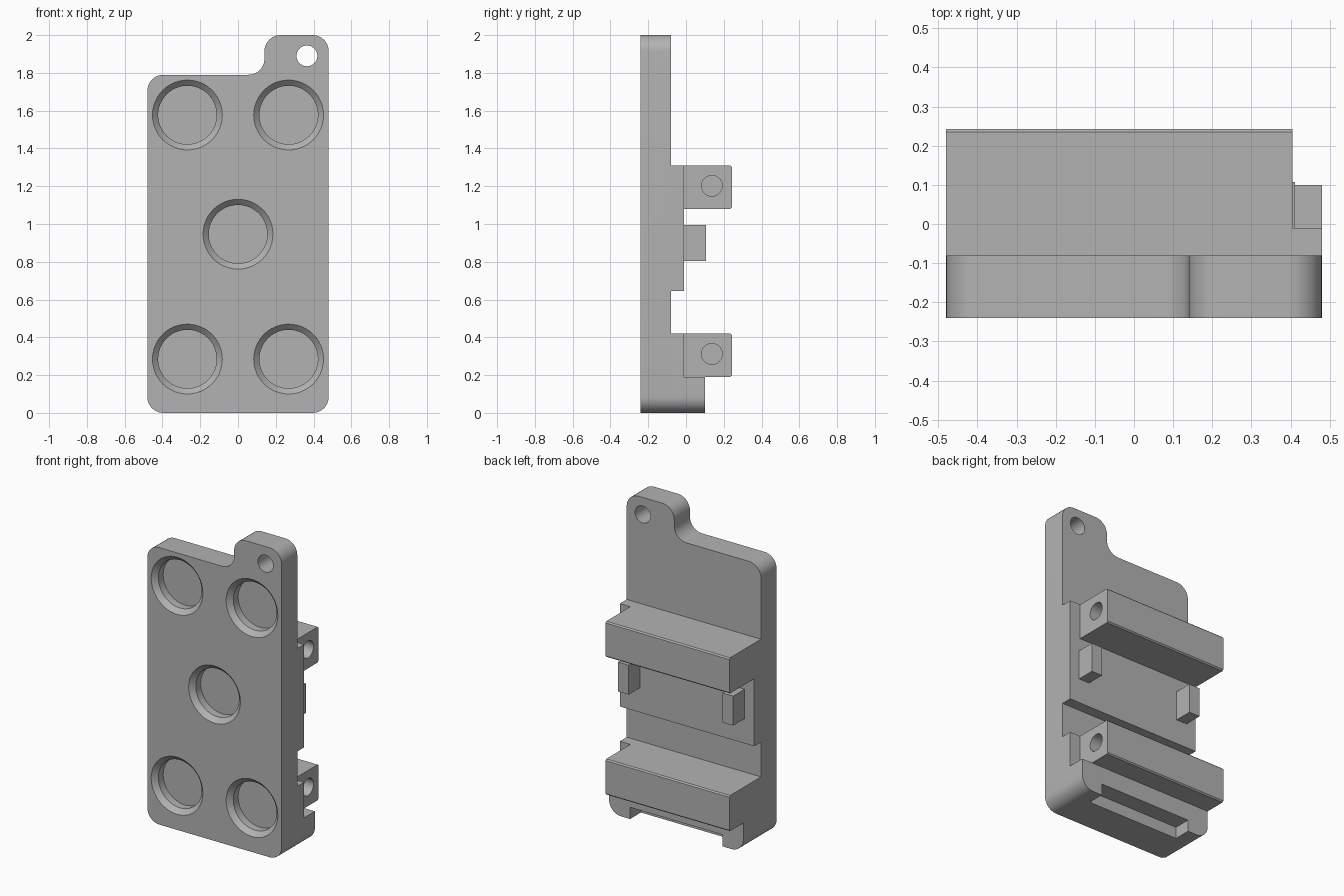
import bpy, bmesh
from math import sin, cos, pi, radians
from mathutils import Vector

cube = bpy.data.objects.get("Cube")
if cube:
    bpy.data.objects.remove(cube, do_unlink=True)

grey = bpy.data.materials.new("plain_grey")
grey.use_nodes = True
COLOUR = (0.45, 0.45, 0.45, 1)
grey.diffuse_color = COLOUR
grey.node_tree.nodes["Principled BSDF"].inputs["Base Color"].default_value = COLOUR


def finish(name, bm):
    bmesh.ops.recalc_face_normals(bm, faces=bm.faces)
    mesh = bpy.data.meshes.new(name)
    bm.to_mesh(mesh)
    bm.free()
    mesh.materials.append(grey)
    obj = bpy.data.objects.new(name, mesh)
    bpy.context.collection.objects.link(obj)
    return obj


def loft(name, rings):
    """Skin equal-length rings of points and cap both ends."""
    bm = bmesh.new()
    loops = [[bm.verts.new(p) for p in ring] for ring in rings]
    n = len(loops[0])
    for a, b in zip(loops, loops[1:]):
        for i in range(n):
            j = (i + 1) % n
            bm.faces.new((a[i], a[j], b[j], b[i]))
    bm.faces.new(loops[0])
    bm.faces.new(loops[-1])
    return finish(name, bm)


def rounded(corners, steps=10):
    """Outline in x, z from (x, z, fillet radius) square corners."""
    pts = []
    for i, (x, z, r) in enumerate(corners):
        p = Vector((x, z))
        if r == 0:
            pts.append(p)
            continue
        a = (Vector(corners[i - 1][:2]) - p).normalized()
        b = (Vector(corners[(i + 1) % len(corners)][:2]) - p).normalized()
        for k in range(steps + 1):
            t = k / steps * pi / 2
            pts.append(p + r * (a * (1 - sin(t)) + b * (1 - cos(t))))
    return pts


def slab(name, corners, y0, y1):
    pts = rounded(corners)
    return loft(name, [[(p.x, y, p.y) for p in pts] for y in (y0, y1)])


def box(name, x, y, z):
    return slab(name, [(x[0], z[0], 0), (x[1], z[0], 0), (x[1], z[1], 0), (x[0], z[1], 0)], *y)


def turned(name, centre, axis, profile, sides=48):
    """Round solid along x or y from (radius, position) pairs."""
    rings = []
    for r, d in profile:
        circle = [(r * cos(2 * pi * i / sides), r * sin(2 * pi * i / sides)) for i in range(sides)]
        if axis == "y":
            rings.append([(centre[0] + u, d, centre[1] + v) for u, v in circle])
        else:
            rings.append([(d, centre[0] + u, centre[1] + v) for u, v in circle])
    return loft(name, rings)


def combine(target, tool, operation):
    mod = target.modifiers.new(operation.lower(), "BOOLEAN")
    mod.operation, mod.object, mod.solver = operation, tool, "EXACT"
    bpy.context.view_layer.objects.active = target
    bpy.ops.object.modifier_apply(modifier=mod.name)
    bpy.data.objects.remove(tool, do_unlink=True)


def smooth(obj):
    bpy.ops.object.select_all(action="DESELECT")
    obj.select_set(True)
    bpy.context.view_layer.objects.active = obj
    bpy.ops.object.shade_smooth_by_angle(angle=radians(30))


W, R = 0.48, 0.085
FRONT, BACK, STEP, FOOT = -0.24, -0.08, -0.01, 0.10

# Main plate with a hanging tab at the top
plate = slab("main_plate", [(-W, 0, R), (W, 0, R), (W, 2, R), (0.14, 2, R),
                            (0.14, 1.79, R), (-W, 1.79, R)], FRONT, BACK)
combine(plate, turned("tab_hole", (0.365, 1.89), "y", [(0.055, -0.3), (0.055, 0)]), "DIFFERENCE")

# Five round recesses with chamfered rims
for x, z in [(-0.268, 1.577), (0.268, 1.577), (0, 0.946), (-0.268, 0.285), (0.268, 0.285)]:
    rim = [(0.195, FRONT - 0.01), (0.155, FRONT + 0.03), (0.155, FRONT + 0.08)]
    combine(plate, turned("recess", (x, z), "y", rim), "DIFFERENCE")
smooth(plate)

# Raised pads behind the plate
box("upper_pad", (-W, W), (BACK, STEP), (0.645, 1.31))
lower_pad = slab("lower_pad", [(-W, 0, R), (W, 0, R), (W, 0.42, 0), (-W, 0.42, 0)], BACK, STEP)
smooth(lower_pad)

# Foot with a notch in its lower back edge
foot = slab("foot", [(-W, 0, R), (W, 0, R), (W, 0.19, 0), (-W, 0.19, 0)], STEP, FOOT)
combine(foot, box("notch", (-0.33, 0.33), (STEP - 0.02, FOOT + 0.1), (-0.1, 0.075)), "DIFFERENCE")
smooth(foot)

# Cross bars with slightly eased back edges and a blind hole in one end
for name, z0, z1 in [("lower_bar", 0.19, 0.42), ("upper_bar", 1.08, 1.31)]:
    e, top = 0.008, 0.243
    section = [(STEP, z0), (top - e, z0), (top, z0 + e), (top, z1 - e), (top - e, z1), (STEP, z1)]
    bar = loft(name, [[(x, y, z) for y, z in section] for x in (-W, 0.405)])
    hole = turned("bar_hole", (0.137, z0 + 0.122), "x", [(0.055, -0.4), (0.055, 0.5)])
    combine(bar, hole, "DIFFERENCE")
    smooth(bar)

# Pair of small lugs between the bars
for name, s in [("left_lug", 1), ("right_lug", -1)]:
    box(name, sorted((s * 0.335, s * 0.412)), (STEP, 0.107), (0.805, 0.995))
